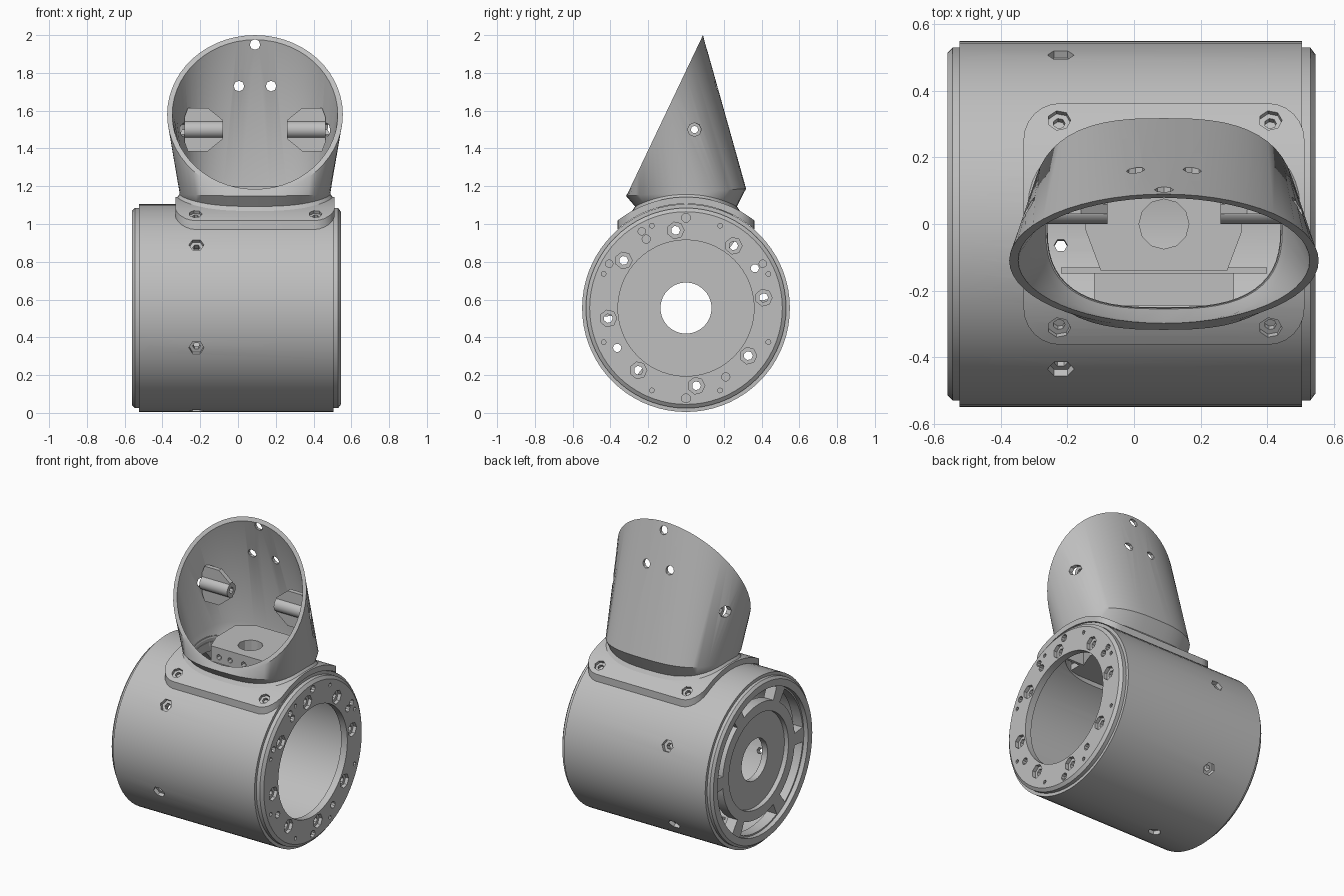
import bpy, bmesh
from math import sin, cos, pi, sqrt, radians, copysign
from mathutils import Matrix, Vector

if "Cube" in bpy.data.objects:
    bpy.data.objects.remove(bpy.data.objects["Cube"])

GREY = (0.52, 0.52, 0.52, 1)
mat = bpy.data.materials.new("plain grey")
mat.use_nodes = True
mat.diffuse_color = GREY
mat.node_tree.nodes["Principled BSDF"].inputs["Base Color"].default_value = GREY

AXIS_Z, CX = 0.555, 0.09          # body axis height, neck centre in x
# frames mapping local (u, v, w) to world, with w along the extrusion
ALONG_X = Matrix(((0, 0, 1), (1, 0, 0), (0, 1, 0))).to_4x4()
ALONG_Y = Matrix(((1, 0, 0), (0, 0, -1), (0, 1, 0))).to_4x4()
ALONG_Z = Matrix.Identity(4)


def loft(bm, rings, closed):
    """Skin rings of points; closed joins the last ring to the first."""
    vs = [[bm.verts.new(p) for p in ring] for ring in rings]
    n, m = len(vs[0]), len(vs)
    for i in range(m if closed else m - 1):
        a, b = vs[i], vs[(i + 1) % m]
        for j in range(n):
            k = (j + 1) % n
            bm.faces.new((a[j], a[k], b[k], b[j]))
    if not closed:
        bm.faces.new(vs[0])
        bm.faces.new(vs[-1])


def prism(bm, outline, lo, hi, frame=ALONG_Z):
    loft(bm, [[frame @ Vector((u, v, w)) for u, v in outline] for w in (lo, hi)], False)


def circle(u, v, r, n=7):
    return [(u + r * cos(2 * pi * i / n), v + r * sin(2 * pi * i / n)) for i in range(n)]


def soft_oval(rx, ry, n=56):
    """Oval with full corners, centred on the neck."""
    def full(t):
        return copysign(abs(t) ** 0.72, t)
    return [(CX + rx * full(cos(2 * pi * i / n)), ry * full(sin(2 * pi * i / n))) for i in range(n)]


def lathe(bm, profile, start=0, span=360, steps=72):
    """Turn an (x, r) profile about the body axis."""
    full = span == 360
    rings = []
    for i in range(steps if full else steps + 1):
        a = radians(start + span * i / steps)
        rings.append([(x, r * cos(a), AXIS_Z + r * sin(a)) for x, r in profile])
    loft(bm, rings, full)


def make(name, build):
    bm = bmesh.new()
    build(bm)
    bmesh.ops.recalc_face_normals(bm, faces=bm.faces)
    me = bpy.data.meshes.new(name)
    bm.to_mesh(me)
    bm.free()
    me.materials.append(mat)
    ob = bpy.data.objects.new(name, me)
    bpy.context.collection.objects.link(ob)
    return ob


def combine(ob, build, op="DIFFERENCE"):
    """Apply a boolean with a temporary cutter."""
    cutter = make("cutter", build)
    cutter.hide_render = True
    mod = ob.modifiers.new("cut", "BOOLEAN")
    mod.operation, mod.solver, mod.object = op, "EXACT", cutter
    dg = bpy.context.evaluated_depsgraph_get()
    ob.data = bpy.data.meshes.new_from_object(ob.evaluated_get(dg))
    ob.modifiers.clear()
    bpy.data.objects.remove(cutter)


def smooth(ob, angle=30):
    bpy.ops.object.select_all(action="DESELECT")
    ob.select_set(True)
    bpy.context.view_layer.objects.active = ob
    bpy.ops.object.shade_smooth_by_angle(angle=radians(angle))


def opening(bm):
    prism(bm, soft_oval(0.352, 0.252), 0.85, 1.4)


# Body: hollow drum with a bolt ring at one end and a slotted plate at the other
body = make("body_drum", lambda bm: lathe(bm, [
    (-0.56, 0.515), (-0.545, 0.53), (-0.525, 0.53), (-0.525, 0.55), (0.505, 0.55),
    (0.505, 0.53), (0.53, 0.53), (0.545, 0.51), (0.545, 0.36), (0.5, 0.36),
    (0.5, 0.49), (-0.46, 0.49), (-0.46, 0.135), (-0.5, 0.135), (-0.5, 0.31),
    (-0.53, 0.31), (-0.53, 0.47), (-0.56, 0.47)]))
combine(body, opening)


def slots(bm):
    for k in range(6):
        lathe(bm, [(-0.6, 0.375), (-0.6, 0.46), (-0.4, 0.46), (-0.4, 0.375)], 6 + 60 * k, 48, 12)


def ring_holes(radius, hole, degrees, lo, n=7):
    """Drill the bolt ring at the given angles."""
    def drill(bm):
        for d in degrees:
            a = radians(d)
            prism(bm, circle(radius * cos(a), AXIS_Z + radius * sin(a), hole, n), lo, 0.6, ALONG_X)
    combine(body, drill)


def side_holes(bm, radius, lo):
    for k in range(6):
        turn = Matrix.Translation((0, 0, AXIS_Z)) @ Matrix.Rotation(radians(52.5 + 60 * k), 4, "X")
        prism(bm, circle(-0.22, 0, radius, 6), lo, 0.6, turn)


bolts = [7.6 + 45 * k for k in range(8)]
combine(body, slots)
ring_holes(0.415, 0.045, bolts, 0.522)
ring_holes(0.415, 0.024, bolts, 0.48)
ring_holes(0.478, 0.024, (90, 270), 0.52, 10)
ring_holes(0.472, 0.013, [22.5 + 45 * k for k in range(8)], 0.52)
ring_holes(0.421, 0.022, (30, 120, 210, 300), 0.48, 10)
ring_holes(0.469, 0.02, (30, 120, 150), 0.52, 10)
combine(body, lambda bm: side_holes(bm, 0.04, 0.525))
combine(body, lambda bm: side_holes(bm, 0.02, 0.45))
smooth(body)


# Saddle flange hugging the top of the drum
def rounded_rect(bm):
    pts = []
    for q, (sx, sy) in enumerate(((1, 1), (-1, 1), (-1, -1), (1, -1))):
        for i in range(7):
            a = pi / 2 * (q + i / 6)
            pts.append((CX + sx * 0.312 + 0.11 * cos(a), sy * 0.253 + 0.11 * sin(a)))
    prism(bm, pts, 0.8, 1.3)


def flange_holes(bm, radius, depth):
    for x in (-0.225, 0.41):
        for s in (-1, 1):
            tilt = Matrix.Translation((x, 0, AXIS_Z)) @ Matrix.Rotation(-s * radians(32), 4, "X")
            prism(bm, circle(0, 0, radius), depth, 0.65, tilt)


flange = make("saddle_flange", lambda bm: lathe(
    bm, [(-0.4, 0.552), (0.6, 0.552), (0.6, 0.588), (-0.4, 0.588)], 40, 100, 40))
combine(flange, rounded_rect, "INTERSECT")
combine(flange, opening)
combine(flange, lambda bm: flange_holes(bm, 0.035, 0.57))
combine(flange, lambda bm: flange_holes(bm, 0.018, 0.5))
smooth(flange)


# Neck: a shell from the saddle up to a tilted round mouth
def neck_shell(bm):
    tilt = Vector((0, 0.4, 0.84)).normalized()

    def on_drum(rx, ry, r):
        return [(x, y, AXIS_Z + sqrt(r * r - y * y)) for x, y in soft_oval(rx, ry)]

    def shoulder(rx, ry, z):
        return [(x, y, z + 0.06 * y) for x, y in soft_oval(rx, ry)]

    def mouth(r):
        return [Vector((CX + u, -0.11, 1.58)) + tilt * v for u, v in circle(0, 0, r, 56)]

    loft(bm, [on_drum(0.415, 0.29, 0.584), on_drum(0.4, 0.27, 0.602), shoulder(0.4, 0.318, 1.168),
              mouth(0.465), mouth(0.438), shoulder(0.372, 0.29, 1.178), on_drum(0.35, 0.25, 0.575)], True)


def neck_holes(bm):
    for x, z in ((0.005, 1.73), (0.175, 1.73), (CX, 1.95)):
        prism(bm, circle(x, z, 0.028, 8), -0.4, 0, ALONG_Y)
    prism(bm, circle(0.045, 1.5, 0.036, 8), -0.6, 0.7, ALONG_X)


neck = make("neck_tube", neck_shell)
combine(neck, neck_holes)
smooth(neck, 35)


# Screw bosses with gusset fins, mirrored inside the neck
def bore(bm):
    prism(bm, circle(0.045, 1.5, 0.02, 8), -0.6, 0.7, ALONG_X)


for side, label in ((-1, "right"), (1, "left")):
    def boss_shape(bm):
        ends = sorted((CX + side * 0.17, CX + side * 0.372))
        prism(bm, circle(0.045, 1.5, 0.045, 16), *ends, ALONG_X)

    def fin_shape(bm):
        half = [(0.17, 0.05), (0.25, 0.115), (0.355, 0.115), (0.372, 0.07)]
        outline = half + [(u, -v) for u, v in reversed(half)]
        prism(bm, [(CX + side * u, 1.5 + v) for u, v in outline], -0.06, -0.03, ALONG_Y)

    boss = make(label + "_screw_boss", boss_shape)
    combine(boss, fin_shape, "UNION")
    combine(boss, bore)
    smooth(boss)


# Cable platform inside the foot of the neck
def platform_shape(bm):
    half = [(0.19, -0.14), (0.235, -0.02), (0.235, 0.18), (0.13, 0.25)]
    prism(bm, [(CX + u, v) for u, v in half] + [(CX - u, v) for u, v in reversed(half)], 1.0, 1.2)


def box(bm, x0, x1, y0, y1, z0, z1):
    prism(bm, [(x0, y0), (x1, y0), (x1, y1), (x0, y1)], z0, z1)


def platform_holes(bm):
    prism(bm, circle(CX, 0, 0.075, 12), 0.9, 1.3)
    for x in (-0.04, 0.04, 0.14, 0.22):
        prism(bm, circle(x, 1.14, 0.018), 0.11, 0.2, ALONG_Y)


platform = make("cable_platform", platform_shape)
combine(platform, platform_holes)
make("platform_rail", lambda bm: box(bm, -0.22, 0.4, -0.148, -0.13, 1.0, 1.1))
make("platform_ledge", lambda bm: box(bm, -0.12, 0.3, -0.245, -0.14, 1.0, 1.04))
